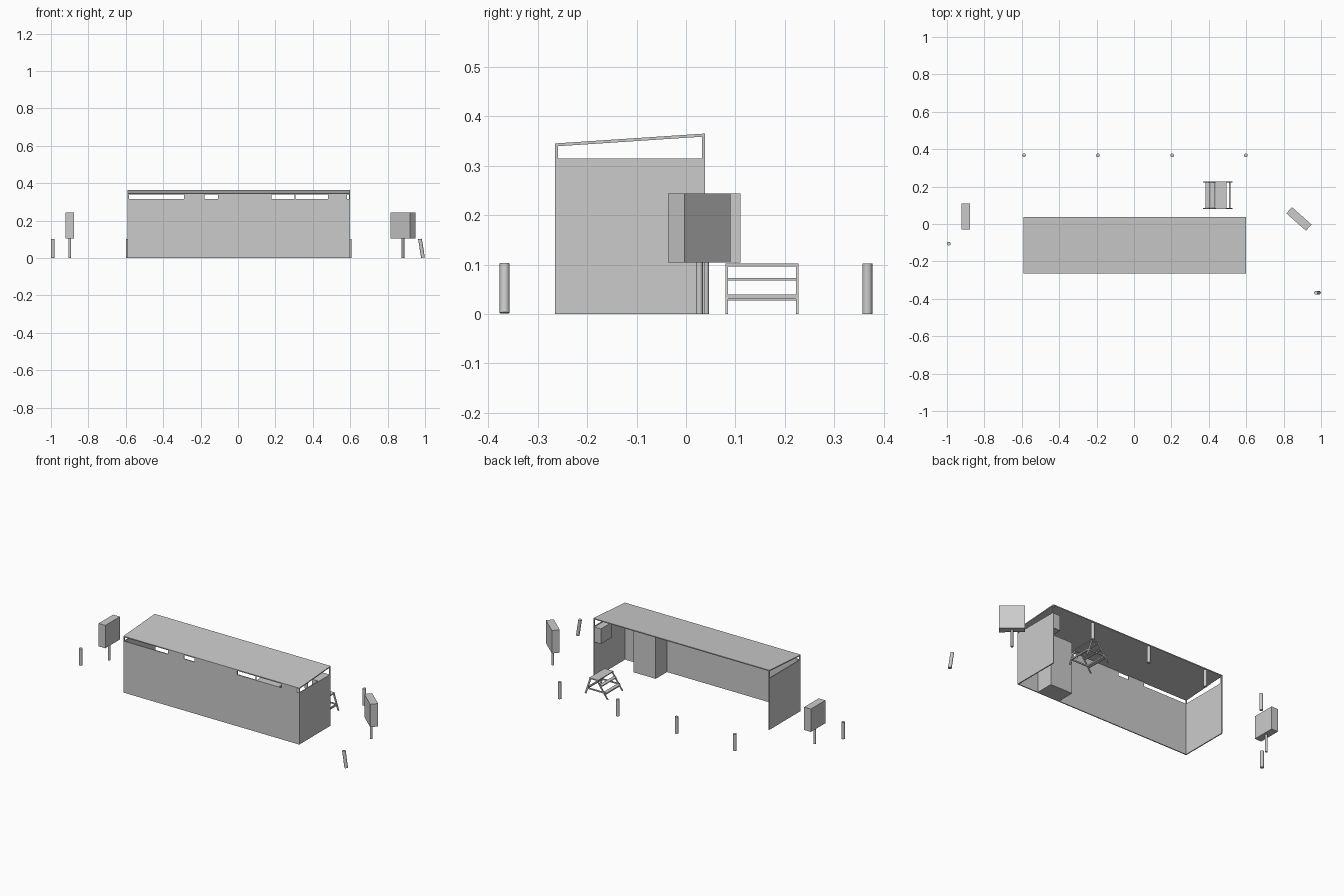
import bpy, bmesh, math
from mathutils import Vector, Matrix

if "Cube" in bpy.data.objects:
    bpy.data.objects.remove(bpy.data.objects["Cube"])


def finish(name, bm):
    bmesh.ops.recalc_face_normals(bm, faces=bm.faces)
    me = bpy.data.meshes.new(name)
    bm.to_mesh(me)
    bm.free()
    ob = bpy.data.objects.new(name, me)
    bpy.context.collection.objects.link(ob)
    return ob


def box(name, x0, x1, y0, y1, z0, z1, turn=0):
    """Axis-aligned box, optionally turned about its own vertical axis."""
    bm = bmesh.new()
    size = Matrix.Diagonal((x1 - x0, y1 - y0, z1 - z0, 1))
    bmesh.ops.create_cube(bm, size=1, matrix=Matrix.Rotation(turn, 4, 'Z') @ size)
    ob = finish(name, bm)
    ob.location = ((x0 + x1) / 2, (y0 + y1) / 2, (z0 + z1) / 2)
    return ob


def prism(name, profile, axis, a, b):
    """Extrude a closed profile along x (profile is yz) or y (profile is xz)."""
    bm = bmesh.new()
    place = (lambda p: (a, p[0], p[1])) if axis == 'X' else (lambda p: (p[0], a, p[1]))
    face = bm.faces.new([bm.verts.new(place(p)) for p in profile])
    new = bmesh.ops.extrude_face_region(bm, geom=[face])['geom']
    move = Vector((b - a, 0, 0)) if axis == 'X' else Vector((0, b - a, 0))
    bmesh.ops.translate(bm, vec=move, verts=[g for g in new if isinstance(g, bmesh.types.BMVert)])
    return finish(name, bm)


def rod(name, base, top, r, sides=16):
    base, top = Vector(base), Vector(top)
    d = top - base
    bm = bmesh.new()
    m = Matrix.Translation((base + top) / 2) @ d.to_track_quat('Z', 'Y').to_matrix().to_4x4()
    bmesh.ops.create_cone(bm, cap_ends=True, segments=sides, radius1=r, radius2=r,
                          depth=d.length, matrix=m)
    for f in bm.faces:
        f.smooth = len(f.verts) == 4
    for e in bm.edges:
        e.smooth = all(f.smooth for f in e.link_faces)
    return finish(name, bm)


# Shelter walls, open at the back and without a floor
X0, X1, Y0, Y1, T, H = -0.59, 0.60, -0.265, 0.038, 0.006, 0.315
box("front_wall", X0, X1, Y0, Y0 + T, 0, H)
box("left_wall", X0, X0 + T, Y0 + T, Y1, 0, H)
box("right_wall", X1 - T, X1, Y0 + T, Y1, 0, H)

# Corner posts carrying the roof
for side, x in (("left", X0), ("right", X1 - T)):
    box(f"{side}_front_post", x, x + T, Y0, Y0 + T, H, 0.341)
    box(f"{side}_back_post", x, x + T, Y1 - T, Y1, H, 0.360)

# Sloping roof
prism("roof", [(Y0, 0.339), (Y1, 0.359), (Y1, 0.365), (Y0, 0.345)], 'X', X0, X1)

# Infill panels and mullion in the gap over the front wall
for i, (a, b) in enumerate([(-0.289, -0.18), (-0.107, 0.18), (0.303, 0.308), (0.48, 0.583)]):
    box(f"infill_panel_{i + 1}", a, b, Y0, Y0 + T, H, 0.3395)

# Fittings inside: tall cupboard and wall-hung cabinet
box("cupboard", 0.31, 0.46, Y0 + T, -0.15, 0, H)
box("wall_cabinet", 0.55, X1 - T, -0.07, 0.036, 0.22, 0.312)

# Step stool: splayed legs at both ends, top board, treads and braces
for end, y in (("front", 0.080), ("back", 0.223)):
    prism(f"stool_{end}_left_leg",
          [(0.368, 0), (0.378, 0), (0.446, 0.096), (0.436, 0.096)], 'Y', y, y + 0.005)
    prism(f"stool_{end}_right_leg",
          [(0.516, 0), (0.526, 0), (0.494, 0.096), (0.484, 0.096)], 'Y', y, y + 0.005)
    box(f"stool_{end}_stretcher", 0.390, 0.515, y, y + 0.005, 0.031, 0.039)
box("stool_top", 0.435, 0.495, 0.080, 0.228, 0.096, 0.102)
box("stool_upper_tread", 0.410, 0.432, 0.085, 0.223, 0.068, 0.073)
box("stool_lower_tread", 0.383, 0.405, 0.085, 0.223, 0.027, 0.035)
box("stool_back_brace", 0.507, 0.515, 0.085, 0.223, 0.030, 0.039)

# Box signs on posts
for side, x, y, turn in (("left", -0.899, 0.040, 0), ("right", 0.882, 0.027, math.radians(48.5))):
    box(f"{side}_sign", x - 0.0225, x + 0.0225, y - 0.07, y + 0.07, 0.104, 0.244, turn)
    rod(f"{side}_sign_post", (x, y, 0), (x, y, 0.105), 0.007)

# Bollards: a back row, one on the left, one leaning on the right
for i, x in enumerate((-0.588, -0.193, 0.204, 0.598)):
    rod(f"back_bollard_{i + 1}", (x, 0.367, 0), (x, 0.367, 0.102), 0.010)
rod("left_bollard", (-0.990, -0.105, 0), (-0.990, -0.105, 0.102), 0.010)
rod("leaning_bollard", (0.989, -0.367, 0.002), (0.973, -0.367, 0.102), 0.010)
